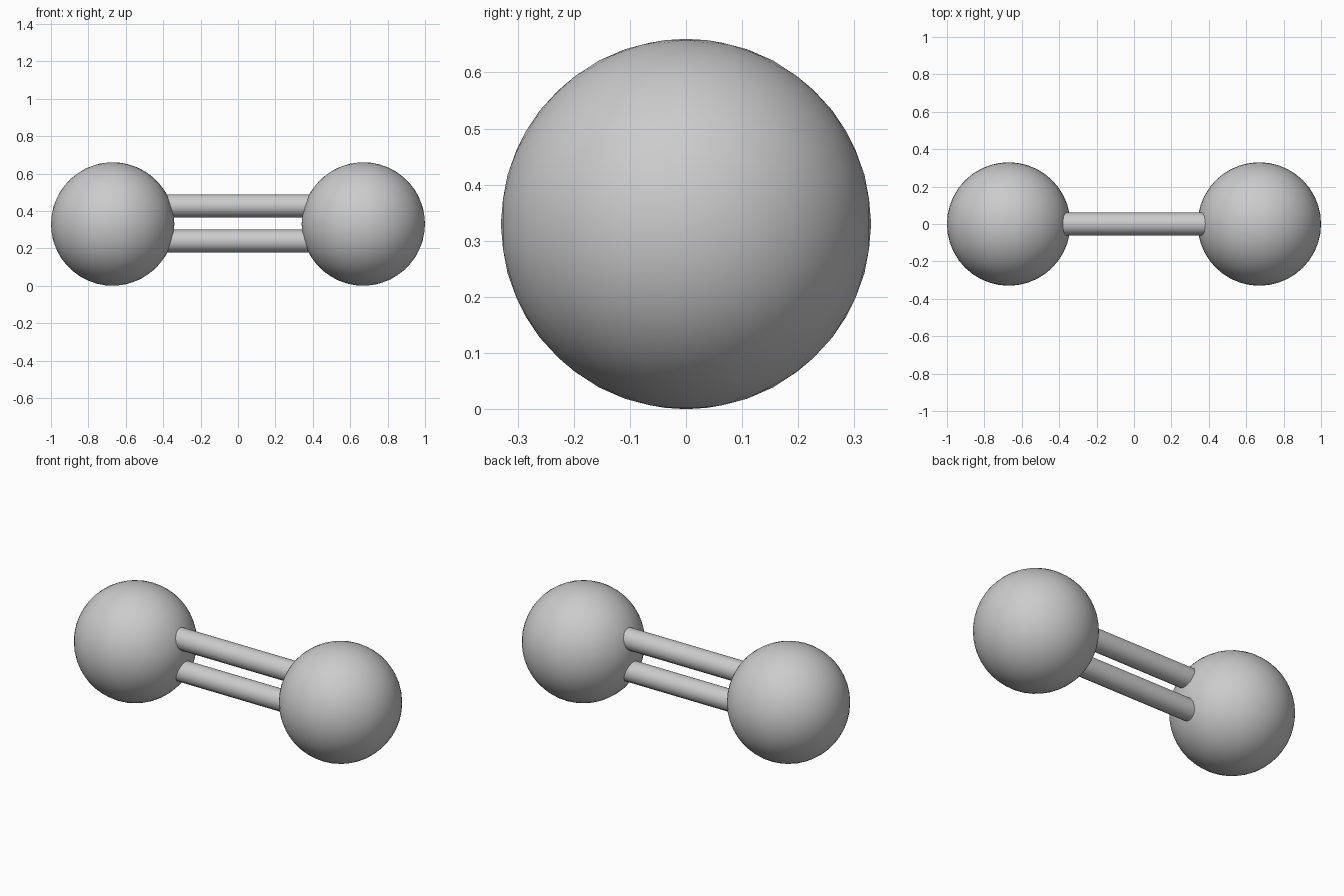
import bpy
from math import pi, radians

if "Cube" in bpy.data.objects:
    bpy.data.objects.remove(bpy.data.objects["Cube"])

R = 0.33          # atom radius
CX = 0.67         # atom distance from the middle
ROD_R = 0.061     # bond radius
GAP = 0.094       # bond offset from the centre line


def smooth(obj, name, angle):
    obj.name = name
    bpy.ops.object.shade_smooth_by_angle(angle=radians(angle))


# Two atoms
for side, sx in (("left", -1), ("right", 1)):
    bpy.ops.mesh.primitive_ico_sphere_add(subdivisions=4, radius=R,
                                          location=(sx * CX, 0, R))
    smooth(bpy.context.object, "atom_" + side, 60)

# Double bond: two parallel rods with ends buried in the atoms
for level, sz in (("lower", -1), ("upper", 1)):
    bpy.ops.mesh.primitive_cylinder_add(vertices=16, radius=ROD_R, depth=0.84,
                                        location=(0, 0, R + 0.003 + sz * GAP),
                                        rotation=(0, pi / 2, 0))
    smooth(bpy.context.object, "bond_" + level, 40)
